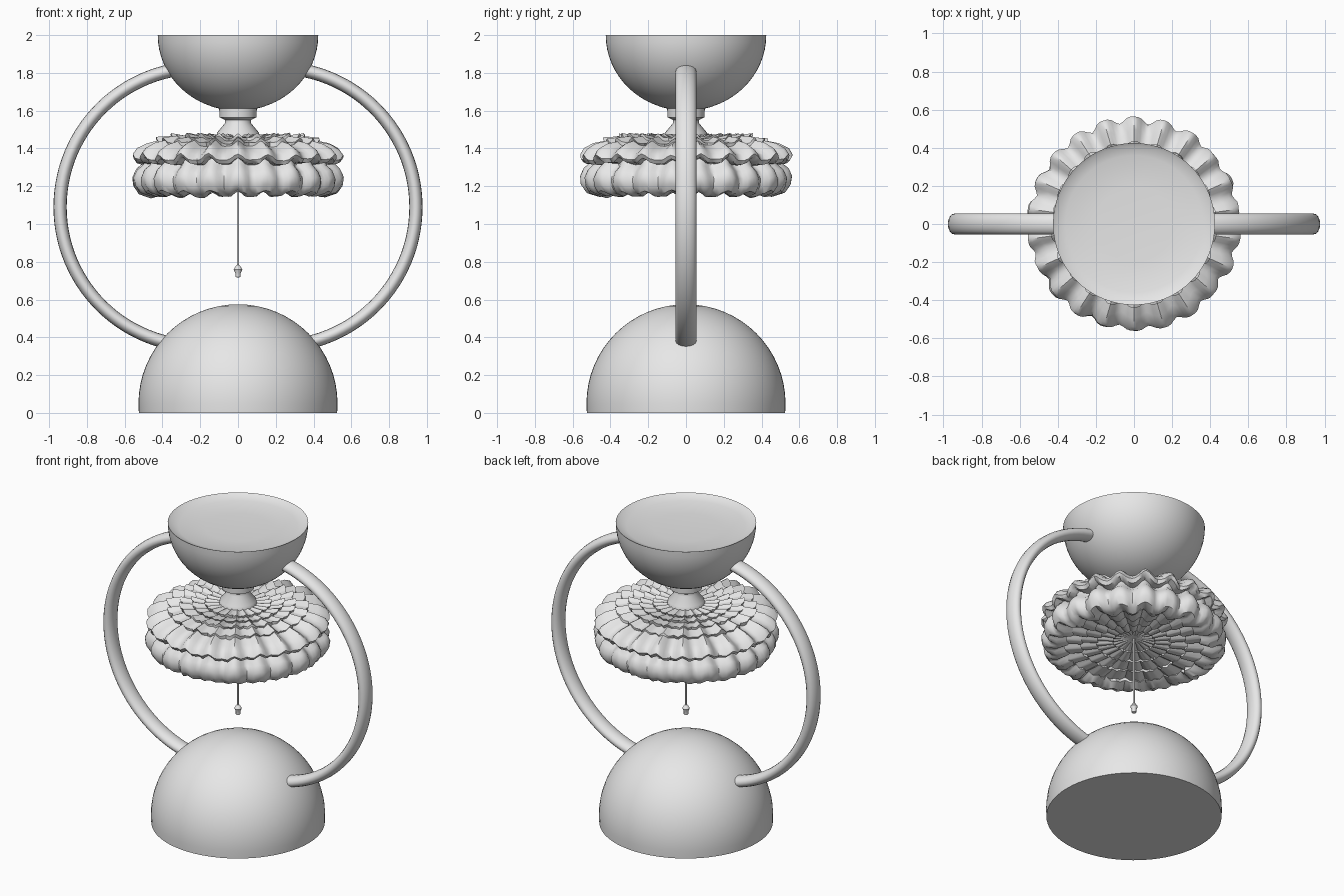
import bpy, bmesh, math, random

if "Cube" in bpy.data.objects:
    bpy.data.objects.remove(bpy.data.objects["Cube"])

grey = bpy.data.materials.new("plain grey")
grey.diffuse_color = (0.8, 0.8, 0.8, 1)
grey.use_nodes = True
grey.node_tree.nodes["Principled BSDF"].inputs["Base Color"].default_value = grey.diffuse_color


def make(name, verts, faces, angle=40):
    me = bpy.data.meshes.new(name)
    me.from_pydata(verts, [], faces)
    bm = bmesh.new()
    bm.from_mesh(me)
    bmesh.ops.remove_doubles(bm, verts=bm.verts, dist=1e-5)
    bmesh.ops.recalc_face_normals(bm, faces=bm.faces)
    bm.to_mesh(me)
    bm.free()
    me.materials.append(grey)
    ob = bpy.data.objects.new(name, me)
    bpy.context.collection.objects.link(ob)
    bpy.ops.object.select_all(action='DESELECT')
    ob.select_set(True)
    bpy.context.view_layer.objects.active = ob
    bpy.ops.object.shade_smooth_by_angle(angle=math.radians(angle))
    return ob


def grid_faces(rows, n):
    return [(i * n + j, i * n + (j + 1) % n, (i + 1) * n + (j + 1) % n, (i + 1) * n + j)
            for i in range(rows - 1) for j in range(n)]


def lathe(name, profile, n=64, warp=None, angle=40):
    verts = []
    for i, (r, z) in enumerate(profile):
        for j in range(n):
            a = 2 * math.pi * j / n
            dr, dz = warp(i, j) if warp and r > 0 else (0, 0)
            verts.append(((r + dr) * math.cos(a), (r + dr) * math.sin(a), z + dz))
    return make(name, verts, grid_faces(len(profile), n), angle)


def quarter(radius, height, z0):
    """Quarter-round profile from the rim up (or down) to the pole."""
    arc = [(t * math.pi / 32) for t in range(16)]
    return [(radius * math.cos(a), z0 + height * math.sin(a)) for a in arc] + [(0, z0 + height)]


# Base dome
lathe("base_dome", [(0, 0), (0.525, 0)] + quarter(0.527, 0.525, 0.05))

# Top bowl with a shallow dished top
lathe("top_bowl", [(0, 1.965), (0.2, 1.965), (0.36, 1.975), (0.41, 1.99)] + quarter(0.425, -0.4, 2.0))

# Neck between bowl and shade
lathe("neck", [(0, 1.62), (0.1, 1.62), (0.098, 1.565), (0.068, 1.55), (0.068, 1.535),
               (0.11, 1.485), (0.115, 1.46), (0, 1.46)], 32)

# Pull rod and bead
lathe("pull_rod", [(0, 1.3), (0.006, 1.3), (0.006, 0.76), (0, 0.76)], 10)
lathe("pull_bead", [(0, 0.785), (0.01, 0.78), (0.023, 0.76), (0.014, 0.738), (0.014, 0.72),
                    (0, 0.715)], 12)

# Side arms: one flattened-tube arc, mirrored
for side, label in ((-1, "left_arm"), (1, "right_arm")):
    verts, steps, m = [], 48, 16
    for i in range(steps + 1):
        a = math.radians(-78 + 156 * i / steps)
        for j in range(m):
            b = 2 * math.pi * j / m
            r = 0.737 + 0.035 * math.cos(b)
            verts.append((side * (0.205 + r * math.cos(a)), 0.055 * math.sin(b),
                          1.09 + r * math.sin(a)))
    faces = grid_faces(steps + 1, m)
    faces += [tuple(range(m)), tuple(range(steps * m, steps * m + m))]
    make(label, verts, faces)

# Ruffled two-tier shade: lathe with random pleats on every ring
N, PLEATS = 176, 22
rng = random.Random(4)


def pleats(k):
    """Zigzag wave of k uneven pleats sampled at N angles."""
    knots = [(1 if i % 2 else -1) * rng.uniform(0.35, 1.0) for i in range(2 * k)]
    out = []
    for j in range(N):
        t = j / N * 2 * k
        i = int(t)
        f = t - i
        f = f * f * (3 - 2 * f)
        out.append(knots[i] * (1 - f) + knots[(i + 1) % (2 * k)] * f)
    return out


# Profile: overlapping rows on top, two bulging tiers, overlapping rows beneath
rings, tiers = [(0, 1.46), (0.1, 1.465)], [0, 0]
for k in range(4):
    r = 0.2 + 0.075 * k
    z = 1.468 - 0.5 * max(0, r - 0.3) ** 2 * 4
    rings += [(r, z), (r - 0.006, z - 0.015)]
    tiers += [k, k + 1]
edge = [(0.48, 1.405), (0.53, 1.38), (0.55, 1.35), (0.535, 1.33), (0.485, 1.325),
        (0.5, 1.305), (0.53, 1.28), (0.548, 1.24), (0.543, 1.2), (0.52, 1.165), (0.47, 1.15)]
rings += edge
tiers += [4] * 5 + [5] * 6
for k in range(4):
    r, z = 0.41 - 0.095 * k, 1.17 + 0.013 * k
    rings += [(r, z), (r + 0.01, z + 0.015)]
    tiers += [5 + k, 6 + k]
rings += [(0.07, 1.23), (0, 1.23)]
tiers += [9, 9]
waves = [(pleats(PLEATS), pleats(PLEATS)) for _ in range(10)]
crumple = [pleats(PLEATS * 2) for _ in rings]


def ruffle(i, j):
    wr, wz = waves[tiers[i]]
    size = min(0.022, 0.045 * rings[i][0])
    lift = size * (0.55 if 1.15 < rings[i][1] < 1.31 and rings[i][0] > 0.45 else 0.95)
    return size * (wr[j] + 0.3 * crumple[i][j]), lift * (wz[j] + 0.4 * crumple[i][j - 2])


lathe("ruffled_shade", rings, N, ruffle, 45)
